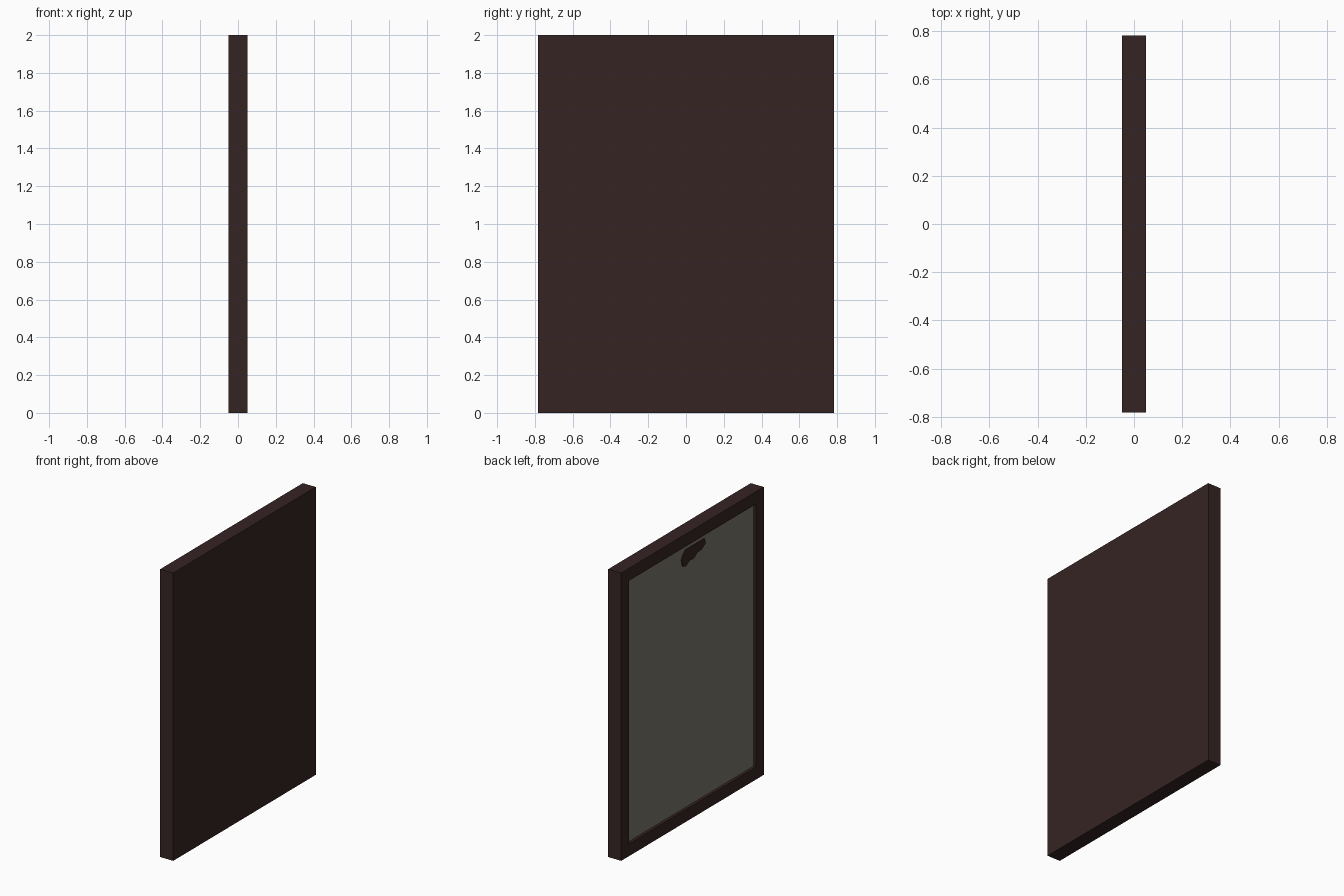
import bpy, bmesh

if "Cube" in bpy.data.objects:
    bpy.data.objects.remove(bpy.data.objects["Cube"])

W, H, T = 1.565, 2.0, 0.10      # width (y), height (z), thickness (x)
BORDER, DEPTH = 0.122, 0.02     # rim width and recess depth on the -x side


def material(name, rgb):
    m = bpy.data.materials.new(name)
    m.diffuse_color = (*rgb, 1.0)
    m.use_nodes = True
    m.node_tree.nodes["Principled BSDF"].inputs["Base Color"].default_value = m.diffuse_color
    return m


def finish(bm, name, mats):
    bmesh.ops.recalc_face_normals(bm, faces=bm.faces)
    me = bpy.data.meshes.new(name)
    bm.to_mesh(me)
    bm.free()
    ob = bpy.data.objects.new(name, me)
    for m in mats:
        me.materials.append(m)
    bpy.context.collection.objects.link(ob)
    return ob


wood = material("dark brown wood", (0.037, 0.0175, 0.0175))
panel = material("grey panel", (0.20, 0.185, 0.143))

# Framed board: solid slab with a recessed panel on the -x face
bm = bmesh.new()
bmesh.ops.create_cube(bm, size=1.0)
for v in bm.verts:
    v.co = (v.co.x * T, v.co.y * W, (v.co.z + 0.5) * H)
bm.normal_update()
face = min(bm.faces, key=lambda f: f.normal.x)
bmesh.ops.inset_region(bm, faces=[face], thickness=BORDER)
# push the inset face inwards, leaving walls around it
ext = bmesh.ops.extrude_discrete_faces(bm, faces=[face])["faces"]
for f in ext:
    f.material_index = 1
    bmesh.ops.translate(bm, verts=f.verts, vec=(DEPTH, 0, 0))
finish(bm, "framed_board", [wood, panel])

# Small hanger plate at the top of the recess
outline = [(0.05, 1.878), (0.085, 1.85), (0.097, 1.821), (0.086, 1.775),
           (0.054, 1.762), (0.010, 1.788), (-0.034, 1.785), (-0.078, 1.811),
           (-0.122, 1.815), (-0.166, 1.840), (-0.155, 1.878)]
bm = bmesh.new()
x = -T / 2 + DEPTH
f = bm.faces.new([bm.verts.new((x, y, z)) for y, z in outline])
ext = bmesh.ops.extrude_face_region(bm, geom=[f])["geom"]
bmesh.ops.translate(bm, verts=[g for g in ext if isinstance(g, bmesh.types.BMVert)],
                    vec=(-0.006, 0, 0))
finish(bm, "hanger_plate", [wood])
